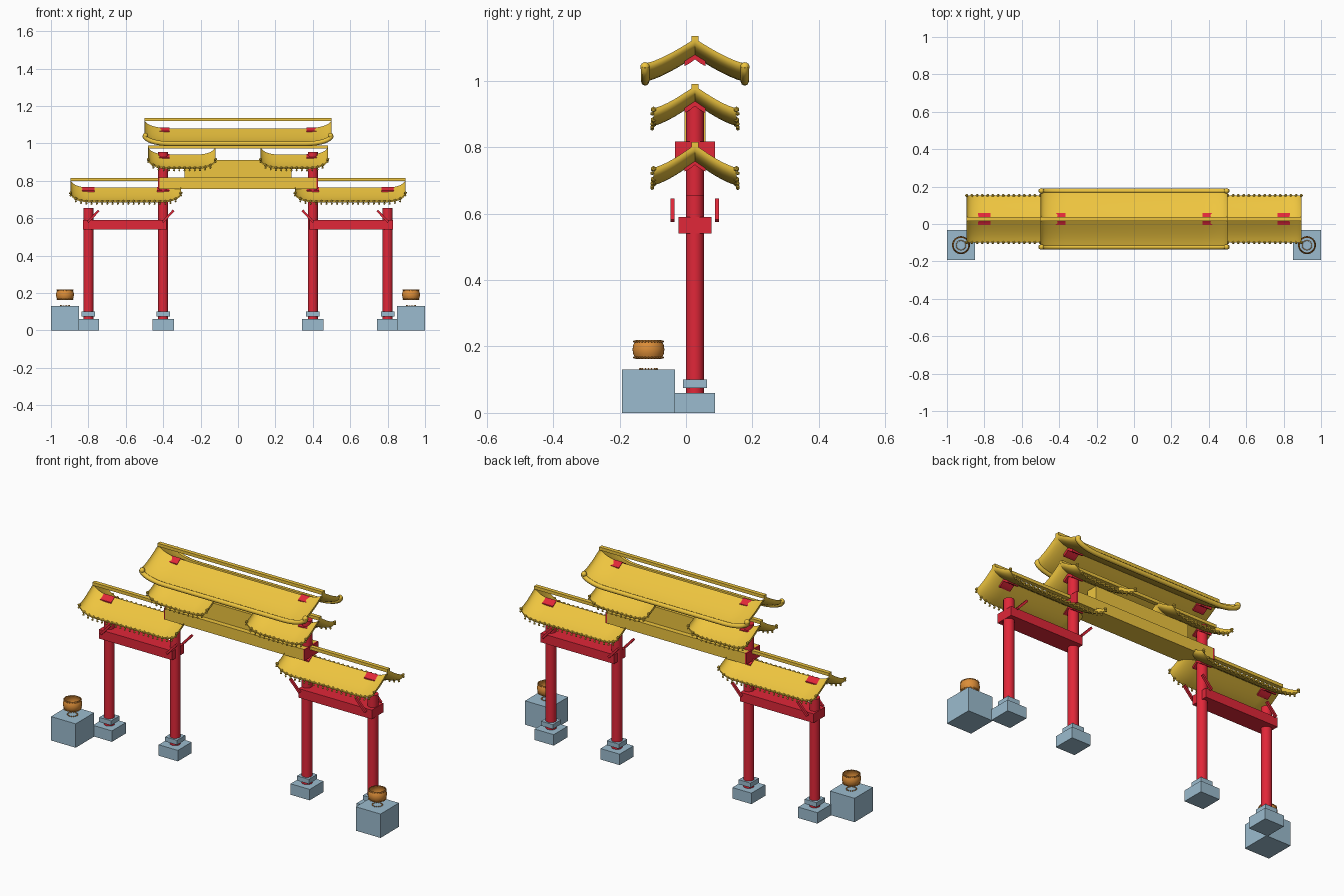
import bpy, bmesh, math
from mathutils import Matrix, Vector

if "Cube" in bpy.data.objects:
    bpy.data.objects.remove(bpy.data.objects["Cube"])

YC = 0.027  # gate centre line in y


def material(name, col):
    m = bpy.data.materials.new(name)
    m.diffuse_color = (*col, 1)
    m.use_nodes = True
    m.node_tree.nodes["Principled BSDF"].inputs["Base Color"].default_value = m.diffuse_color
    return m


RED = material("red_lacquer", (0.75, 0.02, 0.04))
GOLD = material("gold_tile", (0.86, 0.56, 0.05))
STONE = material("blue_stone", (0.33, 0.5, 0.62))
ORANGE = material("orange_bronze", (0.72, 0.27, 0.04))


def finish(name, bm, mat, smooth=False):
    me = bpy.data.meshes.new(name)
    bm.to_mesh(me)
    bm.free()
    me.materials.append(mat)
    if smooth:
        me.shade_smooth()
        me.set_sharp_from_angle(angle=math.radians(35))
    ob = bpy.data.objects.new(name, me)
    bpy.context.collection.objects.link(ob)
    return ob


def box(name, x0, x1, y0, y1, z0, z1, mat):
    bm = bmesh.new()
    m = Matrix.Translation(((x0 + x1) / 2, (y0 + y1) / 2, (z0 + z1) / 2))
    m = m @ Matrix.Diagonal((abs(x1 - x0), y1 - y0, z1 - z0, 1))
    bmesh.ops.create_cube(bm, size=1, matrix=m)
    return finish(name, bm, mat)


def cylinder(name, x, y, z0, z1, r, mat):
    bm = bmesh.new()
    bmesh.ops.create_cone(bm, cap_ends=True, segments=24, radius1=r, radius2=r, depth=z1 - z0,
                          matrix=Matrix.Translation((x, y, (z0 + z1) / 2)))
    return finish(name, bm, mat, True)


def tube(name, pts, r, mat):
    cu = bpy.data.curves.new(name, 'CURVE')
    cu.dimensions = '3D'
    cu.bevel_depth = r
    cu.bevel_resolution = 2
    cu.use_fill_caps = True
    sp = cu.splines.new('POLY')
    sp.points.add(len(pts) - 1)
    for p, co in zip(sp.points, pts):
        p.co = (*co, 1)
    cu.materials.append(mat)
    ob = bpy.data.objects.new(name, cu)
    bpy.context.collection.objects.link(ob)
    return ob


def lift(x, x0, x1, rise, run):
    # upswept end: quarter ellipse rising towards both ends
    t = max(0, 1 - min(x - x0, x1 - x) / run)
    return rise * (1 - math.sqrt(max(0, 1 - t * t)))


def stations(x0, x1, run):
    s = [run * (1 - math.sin(math.pi / 2 * i / 8)) for i in range(9)]
    return sorted([x0 + v for v in s] + [x1 - v for v in s])


def sheet(name, x0, x1, ridge, half, drop, rise, run, mat, thick=0.008):
    # gabled sheet with slightly hollow slopes, swept along x
    prof = [(s * half * i / 6, -drop * (1.25 * i / 6 - 0.25 * (i / 6) ** 3))
            for s, rng in ((-1, range(6, 0, -1)), (1, range(0, 7))) for i in rng]
    bm = bmesh.new()
    rows = []
    for x in stations(x0, x1, run):
        dz = ridge + lift(x, x0, x1, rise, run)
        top = [bm.verts.new((x, YC + y, z + dz)) for y, z in prof]
        low = [bm.verts.new((x, YC + y, z + dz - thick)) for y, z in reversed(prof)]
        rows.append(top + low)
    n = len(rows[0])
    for a, b in zip(rows, rows[1:]):
        for j in range(n):
            k = (j + 1) % n
            bm.faces.new((a[j], b[j], b[k], a[k]))
    m = len(prof)
    for r in (rows[0], rows[-1]):
        for j in range(m - 1):
            bm.faces.new((r[j], r[j + 1], r[n - 2 - j], r[n - 1 - j]))
    bmesh.ops.recalc_face_normals(bm, faces=bm.faces)
    return finish(name, bm, mat, True)


def eave_tiles(name, x0, x1, z, half, rise, run):
    # row of small round tile ends hanging along both eaves
    bm = bmesh.new()
    count = round((x1 - x0) / 0.028)
    for i in range(count + 1):
        x = x0 + (x1 - x0) * i / count
        for s in (-1, 1):
            zz = z + lift(x, x0, x1, rise, run)
            for dy, dz, r in ((0, 0, 0.009), (0.004, -0.013, 0.006)):
                bmesh.ops.create_icosphere(bm, subdivisions=1, radius=r,
                    matrix=Matrix.Translation((x, YC + s * (half + dy), zz + dz)))
    return finish(name, bm, GOLD, True)


def ridge_bar(name, x0, x1, z):
    return box(name, x0, x1, YC - 0.011, YC + 0.011, z - 0.01, z + 0.007, GOLD)


# top roof with rolled eaves
sheet("top_roof", -0.5, 0.5, 1.08, 0.15, 0.075, 0.047, 0.14, GOLD)
ridge_bar("top_ridge_bar", -0.5, 0.5, 1.129)
for s in (-1, 1):
    pts = [(x, YC + s * 0.15, 0.998 + lift(x, -0.5, 0.5, 0.045, 0.14)) for x in stations(-0.5, 0.5, 0.14)]
    tube("top_eave_roll", pts, 0.0125, GOLD)
    for x in (-0.5, 0.5):
        bm = bmesh.new()
        bmesh.ops.create_uvsphere(bm, u_segments=12, v_segments=8, radius=0.0145,
                                  matrix=Matrix.Translation((x * 0.99, YC + s * 0.15, 1.042)))
        finish("eave_roll_knob", bm, GOLD, True)

# middle ridge and lintel
ridge_bar("middle_ridge_bar", -0.48, 0.48, 0.983)
box("lintel_beam", -0.42, 0.42, YC - 0.06, YC + 0.06, 0.757, 0.818, GOLD)
box("upper_lintel_panel", -0.285, 0.285, YC - 0.032, YC + 0.032, 0.818, 0.91, GOLD)


def span(s, a, b):
    return (a, b) if s > 0 else (-b, -a)


for s in (-1, 1):
    # middle and lower roofs
    for label, a, b, ridge, drop in (("middle", 0.12, 0.48, 0.94, 0.068), ("lower", 0.305, 0.895, 0.763, 0.07)):
        x0, x1 = span(s, a, b)
        sheet(label + "_roof", x0, x1, ridge, 0.125, drop, 0.045, 0.1, GOLD)
        eave_tiles(label + "_eave_tiles", x0, x1, ridge - drop - 0.003, 0.125, 0.045, 0.1)
    ridge_bar("lower_ridge_bar", *span(s, 0.305, 0.895), 0.809)

    # red saddles showing through the ridges
    for x, ridge in ((0.4, 1.085), (0.4, 0.944), (0.4, 0.767), (0.8, 0.767)):
        sheet("ridge_saddle", *span(s, x - 0.033, x + 0.033), ridge, 0.032, 0.02, 0, 0.01, RED, 0.02)

    # pillars on stone footings
    for x, top in ((0.4, 0.955), (0.8, 0.655)):
        cylinder("pillar", s * x, YC, 0.05, top, 0.027, RED)
        box("pillar_footing", s * x - 0.058, s * x + 0.058, YC - 0.06, YC + 0.06, 0, 0.06, STONE)
        box("pillar_collar", s * x - 0.036, s * x + 0.036, YC - 0.036, YC + 0.036, 0.075, 0.1, STONE)
        # slanted braces leaning inwards on both faces
        for t in (-1, 1):
            bm = bmesh.new()
            m = (Matrix.Translation((s * (x - 0.026), YC + t * 0.067, 0.61))
                 @ Matrix.Rotation(-s * math.radians(43), 4, 'Y') @ Matrix.Diagonal((0.012, 0.012, 0.086, 1)))
            bmesh.ops.create_cube(bm, size=1, matrix=m)
            finish("slanted_brace", bm, RED)

    # side beams and lintel end caps
    box("side_beam", *span(s, 0.383, 0.828), YC - 0.05, YC + 0.05, 0.54, 0.59, RED)
    box("lintel_end_cap", *span(s, 0.419, 0.427), YC - 0.06, YC + 0.06, 0.757, 0.818, RED)

    # pedestal with open studded drum
    px, py = s * 0.925, -0.113
    box("pedestal", *span(s, 0.85, 1.0), -0.193, -0.033, 0, 0.131, STONE)
    bm = bmesh.new()
    rings = []
    for r, z in ((0.039, 0.163), (0.046, 0.177), (0.048, 0.191), (0.046, 0.205), (0.039, 0.219)):
        rings.append([bm.verts.new((px + r * math.cos(i * math.pi / 16), py + r * math.sin(i * math.pi / 16), z))
                      for i in range(32)])
    for a, b in zip(rings, rings[1:]):
        for i in range(32):
            bm.faces.new((a[i], a[(i + 1) % 32], b[(i + 1) % 32], b[i]))
    finish("drum_shell", bm, ORANGE, True)
    bm = bmesh.new()
    for z, r, n in ((0.167, 0.043, 28), (0.215, 0.043, 28), (0.132, 0.025, 16)):
        for i in range(n):
            a = i * math.tau / n
            bmesh.ops.create_icosphere(bm, subdivisions=1, radius=0.0035,
                matrix=Matrix.Translation((px + r * math.cos(a), py + r * math.sin(a), z)))
    finish("drum_studs", bm, ORANGE)
